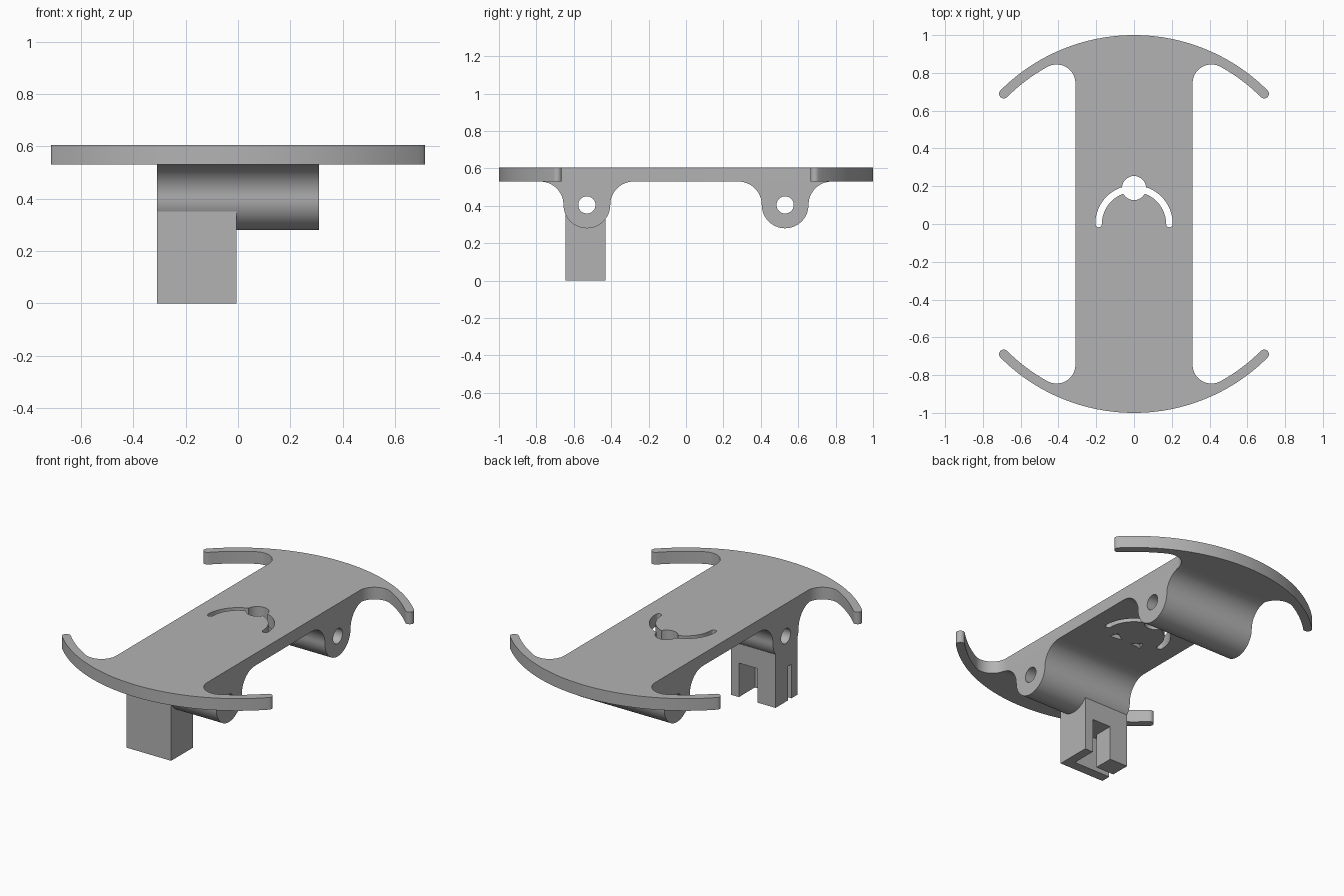
import bpy, bmesh
from math import sin, cos, radians, atan2, degrees, sqrt
from mathutils import Vector

if "Cube" in bpy.data.objects:
    bpy.data.objects.remove(bpy.data.objects["Cube"], do_unlink=True)

grey = bpy.data.materials.new("mid grey")
grey.use_nodes = True
colour = (0.45, 0.45, 0.45, 1)
grey.diffuse_color = colour
grey.node_tree.nodes["Principled BSDF"].inputs["Base Color"].default_value = colour

PLATE_LOW, PLATE_TOP = 0.53, 0.605
HALF_WIDTH = 0.31


def arc(cx, cy, r, start, end, n=16):
    """Points on an arc, angles in degrees."""
    angles = [radians(start + (end - start) * i / n) for i in range(n + 1)]
    return [(cx + r * cos(a), cy + r * sin(a)) for a in angles]


def prism(name, outline, low, high, axis="z"):
    """Extrude an outline along z (x, y points) or along x (y, z points)."""
    place = (lambda p, h: (p[0], p[1], h)) if axis == "z" else (lambda p, h: (h, p[0], p[1]))
    bm = bmesh.new()
    face = bm.faces.new([bm.verts.new(place(p, low)) for p in outline])
    top = bmesh.ops.extrude_face_region(bm, geom=[face])["geom"]
    shift = Vector(place((0, 0), high - low))
    bmesh.ops.translate(bm, vec=shift, verts=[v for v in top if isinstance(v, bmesh.types.BMVert)])
    bmesh.ops.remove_doubles(bm, verts=bm.verts, dist=0.0001)
    bmesh.ops.recalc_face_normals(bm, faces=bm.faces)
    mesh = bpy.data.meshes.new(name)
    bm.to_mesh(mesh)
    bm.free()
    obj = bpy.data.objects.new(name, mesh)
    bpy.context.collection.objects.link(obj)
    mesh.materials.append(grey)
    return obj


def box(name, x0, x1, y0, y1, z0, z1):
    return prism(name, [(x0, y0), (x1, y0), (x1, y1), (x0, y1)], z0, z1)


def cut(obj, *cutters):
    """Subtract the cutters, bake the result and remove the cutters."""
    for cutter in cutters:
        cutter.hide_render = True
        mod = obj.modifiers.new("cut", "BOOLEAN")
        mod.operation, mod.solver, mod.object = "DIFFERENCE", "EXACT", cutter
    graph = bpy.context.evaluated_depsgraph_get()
    baked = bpy.data.meshes.new_from_object(obj.evaluated_get(graph))
    obj.modifiers.clear()
    obj.data = baked
    for cutter in cutters:
        bpy.data.objects.remove(cutter, do_unlink=True)


# Top plate: straight body with four curved arms, one quarter mirrored
fillet = 0.1
fx = HALF_WIDTH + fillet
fy = sqrt((0.95 - fillet) ** 2 - fx ** 2)
meet = degrees(atan2(fy, fx))
tip = 0.975 * cos(radians(45))
quarter = (arc(0, 0, 1, 90, 45, 32)
           + arc(tip, tip, 0.025, 45, -135, 10)[1:]
           + arc(0, 0, 0.95, 45, meet, 12)[1:]
           + arc(fx, fy, fillet, meet, 180, 20)[1:])
right_half = quarter + [(x, -y) for x, y in reversed(quarter)]
left_half = [(-x, y) for x, y in reversed(right_half)]
plate = prism("top_plate", right_half + left_half[1:-1], PLATE_LOW, PLATE_TOP)

# Centre opening: round hole with a curved slot
mid, half = 0.1875, 0.0175
slot = (arc(0, 0, mid + half, 0, 180, 40)
        + arc(-mid, 0, half, 180, 360, 8)[1:]
        + arc(0, 0, mid - half, 180, 0, 40)[1:]
        + arc(mid, 0, half, 180, 360, 8)[1:-1])
cutters = [prism("slot_cutter", slot, 0.4, 0.7),
           prism("hole_cutter", arc(0, 0.19, 0.064, 0, 360, 32)[:-1], 0.4, 0.7)]
# Two small shallow notches underneath
for s in (-1, 1):
    notch = [(s * 0.03, -0.07), (s * 0.11, -0.08), (s * 0.09, -0.03)]
    cutters.append(prism("notch_cutter", notch, 0.5, 0.555))
cut(plate, *cutters)
parts = [plate]

# Pivot lugs under the plate, with cross holes
axis_z, radius = 0.405, 0.125
for name, y in (("front_lug", -0.53), ("back_lug", 0.53)):
    profile = (arc(y + 2 * radius, axis_z, radius, 90, 180)
               + arc(y, axis_z, radius, 0, -180, 32)[1:]
               + arc(y - 2 * radius, axis_z, radius, 0, 90)[1:])
    lug = prism(name, profile, -HALF_WIDTH, HALF_WIDTH, "x")
    cut(lug, prism("bore_cutter", arc(y, axis_z, 0.046, 0, 360, 32)[:-1], -0.5, 0.5, "x"))
    parts.append(lug)

# Clip block below the front lug: two walls and a corner prong
block = box("clip_block", -HALF_WIDTH, -0.005, -0.645, -0.43, 0, 0.35)
cut(block,
    box("wide_slot_cutter", -0.187, -0.06, -0.585, -0.3, -0.1, 0.21),
    box("narrow_slot_cutter", -0.5, -0.1, -0.585, -0.55, -0.1, 0.21))
parts.append(block)

# Smooth curved faces, keep edges crisp
bpy.ops.object.select_all(action="DESELECT")
for part in parts:
    part.select_set(True)
bpy.context.view_layer.objects.active = plate
bpy.ops.object.shade_smooth_by_angle(angle=radians(30))
